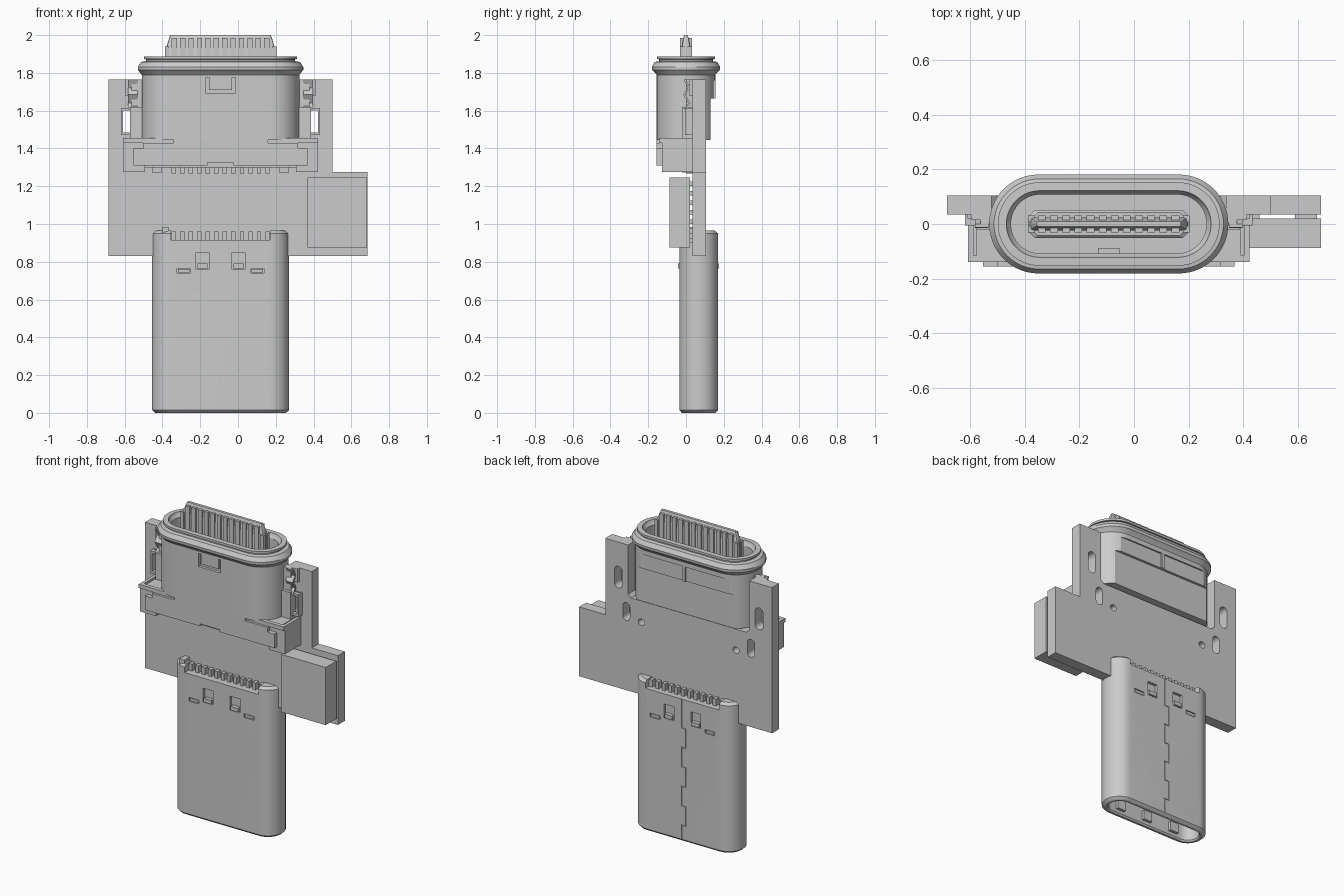
import bpy, bmesh, math

CX = -0.0925          # shared centre line of plug and receptacle
PLUG_Y = 0.067


def finish(name, bm, smooth=False):
    bmesh.ops.recalc_face_normals(bm, faces=bm.faces)
    me = bpy.data.meshes.new(name)
    bm.to_mesh(me)
    bm.free()
    ob = bpy.data.objects.new(name, me)
    bpy.context.collection.objects.link(ob)
    if smooth:
        shade(ob)
    return ob


def select(ob):
    bpy.ops.object.select_all(action='DESELECT')
    ob.select_set(True)
    bpy.context.view_layer.objects.active = ob


def shade(ob):
    select(ob)
    bpy.ops.object.shade_smooth_by_angle(angle=math.radians(30))


def boxes(name, items):
    """Several boxes (x0, x1, y0, y1, z0, z1) in one mesh; x is relative to CX."""
    bm = bmesh.new()
    for x0, x1, y0, y1, z0, z1 in items:
        vs = bmesh.ops.create_cube(bm, size=1)['verts']
        for v in vs:
            v.co.x = CX + (x0 + x1) / 2 + v.co.x * (x1 - x0)
            v.co.y = (y0 + y1) / 2 + v.co.y * (y1 - y0)
            v.co.z = (z0 + z1) / 2 + v.co.z * (z1 - z0)
    return finish(name, bm)


def both(items):
    """Adds the mirror image of each box across the centre line."""
    return items + [(-b, -a, *rest) for a, b, *rest in items]


def stadium(hx, hy, r=None, n=12):
    r = min(hx, hy) if r is None else r
    pts = []
    for k, (sx, sy) in enumerate(((1, 1), (-1, 1), (-1, -1), (1, -1))):
        for i in range(n + 1):
            a = math.pi / 2 * (k + i / n)
            p = (sx * (hx - r) + r * math.cos(a), sy * (hy - r) + r * math.sin(a))
            if all(math.dist(p, q) > 1e-5 for q in pts):
                pts.append(p)
    return pts


def skin(name, loops_co, smooth=False):
    """Joins matching loops of points and caps both ends."""
    bm = bmesh.new()
    loops = [[bm.verts.new(c) for c in loop] for loop in loops_co]
    for a, b in zip(loops, loops[1:]):
        for i in range(len(a)):
            j = (i + 1) % len(a)
            bm.faces.new((a[i], a[j], b[j], b[i]))
    bm.faces.new(loops[0])
    bm.faces.new(loops[-1])
    return finish(name, bm, smooth)


def loft(name, rings, cy=0.0, r=None, n=12):
    return skin(name, [[(CX + x, cy + y, z) for x, y in stadium(hx, hy, r, n)]
                       for hx, hy, z in rings], True)


def plate(name, pts, y0, y1):
    """Extrudes an x-z outline between two y values."""
    return skin(name, [[(x, y, z) for x, z in pts] for y in (y0, y1)])


def slot(x, z, w, h):
    """Rounded slot cutter through the board."""
    return plate("slot_cutter", [(CX + x + p, z + q) for p, q in
                                 stadium(w / 2, h / 2, n=6)], 0, 0.2)


def cut(ob, cutters):
    for c in cutters:
        m = ob.modifiers.new("cut", 'BOOLEAN')
        m.operation, m.solver, m.object = 'DIFFERENCE', 'EXACT', c
        select(ob)
        bpy.ops.object.modifier_apply(modifier=m.name)
        bpy.data.objects.remove(c)
    shade(ob)


def cut_boxes(ob, items):
    cut(ob, [boxes("cutter", [i]) for i in items])


# Circuit board with receptacle cutout, slots and locating holes
board = plate("circuit_board", [
    (-0.685, 0.83), (0.685, 0.83), (0.685, 1.275), (0.50, 1.275), (0.50, 1.765),
    (CX + 0.43, 1.765), (CX + 0.43, 1.45), (CX + 0.41, 1.43), (CX - 0.41, 1.43),
    (CX - 0.43, 1.45), (CX - 0.43, 1.765), (-0.685, 1.765)], 0.035, 0.105)
for s in (-1, 1):
    cut(board, [slot(s * 0.5, 1.54, 0.055, 0.14), slot(s * 0.443, 1.335, 0.05, 0.115),
                slot(s * 0.336, 1.295, 0.045, 0.04)])

# Chip on the board and its solder pads
X = -CX
boxes("chip", [(X + 0.367, X + 0.684, -0.087, 0.02, 0.875, 1.245)])
boxes("chip_pads", [(X + a, X + a + 0.08, 0.018, 0.037, z, z + 0.025)
                    for a in (0.38, 0.59) for z in [0.9 + 0.05 * i for i in range(7)]])

# Plug shell, open at the bottom
plug = loft("plug_shell", [
    (0.345, 0.085, 0.965), (0.3625, 0.1025, 0.95), (0.3625, 0.1025, 0.015), (0.35, 0.092, 0.003),
    (0.345, 0.087, 0.0), (0.332, 0.074, 0.0), (0.325, 0.067, 0.01), (0.325, 0.067, 0.5)],
    cy=PLUG_Y)
cuts = [(-0.262, 0.262, -0.1, 0.3, 0.915, 1.1)]
for y0, y1 in ((-0.06, -0.018), (0.152, 0.2)):
    cuts += both([(0.06, 0.13, y0, y1, 0.76, 0.85), (0.16, 0.23, y0, y1, 0.74, 0.765)])
# Jigsaw seam on the back of the plug
for z in (0.17, 0.42, 0.67):
    cuts += [(-0.03, -0.024, 0.165, 0.2, z - 0.06, z + 0.06),
             (-0.031, 0.007, 0.165, 0.2, z + 0.059, z + 0.066),
             (-0.031, 0.007, 0.165, 0.2, z - 0.066, z - 0.059)]
cuts += [(0.0, 0.006, 0.165, 0.2, a, b) for a, b in
         ((0.02, 0.107), (0.233, 0.357), (0.483, 0.607), (0.733, 0.95))]
cut_boxes(plug, cuts)
boxes("plug_latches", both([(0.068, 0.122, y, y + 0.03, 0.765, 0.79) for y in (-0.042, 0.146)]
                           + [(0.165, 0.225, y, y + 0.02, 0.744, 0.761)
                              for y in (-0.033, 0.147)]))
boxes("plug_ground_springs", [(x - 0.03, x + 0.03, y, y + 0.018, 0.03, 0.09)
                              for x in (-0.2, 0, 0.2) for y in (0.0, 0.116)])
boxes("plug_ear_tab", [(-0.31, -0.275, -0.02, 0.035, 0.95, 0.985)])
boxes("plug_pins", [(x - 0.011, x + 0.011, y0, y1, 0.90, 0.96)
                    for x in [-0.248 + 0.0451 * i for i in range(12)]
                    for y0, y1 in ((0.005, 0.036), (0.104, 0.135))])

# Receptacle shell with sealing flange and deep cavity
shell = loft("receptacle_shell", [
    (0.417, 0.155, 1.445), (0.417, 0.155, 1.79), (0.425, 0.162, 1.80), (0.438, 0.179, 1.815),
    (0.438, 0.181, 1.832), (0.42, 0.165, 1.858), (0.395, 0.142, 1.862), (0.395, 0.142, 1.872),
    (0.406, 0.153, 1.873), (0.406, 0.153, 1.887), (0.375, 0.122, 1.888), (0.372, 0.118, 1.875),
    (0.358, 0.108, 1.86), (0.358, 0.108, 1.52)], cy=0.0, n=16)
cut_boxes(shell, [
    (-0.078, 0.078, -0.2, -0.137, 1.69, 1.775),
    (-0.5, 0.5, 0.13, 0.3, 1.3, 1.665),
    (-0.5, -0.01, 0.146, 0.3, 1.66, 1.76), (0.01, 0.5, 0.146, 0.3, 1.66, 1.76)])
boxes("front_latch", [(-0.06, 0.06, -0.153, -0.13, 1.71, 1.775)])
boxes("cavity_key", [(-0.04, 0.04, -0.113, -0.088, 1.52, 1.80)])

# Contact tongue with ribs
loft("tongue_base", [(0.295, 0.052, 1.5), (0.295, 0.052, 1.78), (0.285, 0.042, 1.79)],
     r=0.025, n=1)
loft("tongue", [(0.29, 0.024, 1.7), (0.29, 0.024, 1.925), (0.272, 0.014, 1.985),
                (0.265, 0.009, 2.0)], r=0.008, n=2)
boxes("tongue_ribs", [(x - 0.014, x + 0.014, -0.031, 0.031, 1.72, 1.985)
                      for x in [-0.245 + 0.0445 * i for i in range(12)]])
boxes("tongue_side_rails", both([(0.272, 0.295, -0.031, -0.008, 1.72, 1.94),
                                 (0.272, 0.295, 0.008, 0.031, 1.72, 1.94)]))

# Lower housing with front plate, locating pegs, bracket tabs and side straps
boxes("receptacle_housing", [(-0.485, 0.485, -0.118, 0.034, 1.30, 1.45)])
boxes("locating_pegs", both([(0.31, 0.362, -0.02, 0.05, 1.272, 1.318)]))
plate("housing_front_plate", [
    (CX - 0.46, 1.31), (CX - 0.07, 1.31), (CX - 0.07, 1.325), (CX + 0.07, 1.325),
    (CX + 0.07, 1.31), (CX + 0.46, 1.31), (CX + 0.46, 1.40), (CX + 0.41, 1.40),
    (CX + 0.41, 1.43), (CX + 0.25, 1.43), (CX + 0.25, 1.46), (CX - 0.25, 1.46),
    (CX - 0.25, 1.43), (CX - 0.41, 1.43), (CX - 0.41, 1.40), (CX - 0.46, 1.40)],
    -0.155, -0.10)
boxes("bracket_straps", both([
    (0.495, 0.515, -0.127, 0.034, 1.275, 1.455),
    (0.25, 0.515, -0.14, -0.115, 1.43, 1.455),
    (0.40, 0.515, -0.127, -0.115, 1.275, 1.43),
    (0.40, 0.515, -0.127, 0.034, 1.275, 1.29)]))
boxes("receptacle_pins", [(x - 0.011, x + 0.011, 0.0, 0.036, 1.268, 1.31)
                          for x in [-0.248 + 0.0451 * i for i in range(12)]])

# Side spring columns, clips and wavy spring fingers
boxes("side_columns", both([(0.405, 0.48, -0.02, 0.036, 1.44, 1.62),
                            (0.405, 0.47, 0.0, 0.036, 1.62, 1.765),
                            (0.46, 0.505, 0.015, 0.036, 1.68, 1.765)]))
boxes("side_clips", both([(0.465, 0.525, -0.005, 0.02, 1.60, 1.615),
                          (0.465, 0.525, -0.005, 0.02, 1.47, 1.485),
                          (0.516, 0.527, -0.005, 0.036, 1.47, 1.615)]))
wave = [(-0.012, 1.765), (0.01, 1.72), (-0.015, 1.685), (0.012, 1.64), (-0.01, 1.61)]
for side in (-1, 1):
    skin("spring_finger", [[(CX + side * x, y + d, z) for x, d in
                            ((0.44, 0), (0.49, 0), (0.49, 0.012), (0.44, 0.012))]
                           for y, z in wave])
